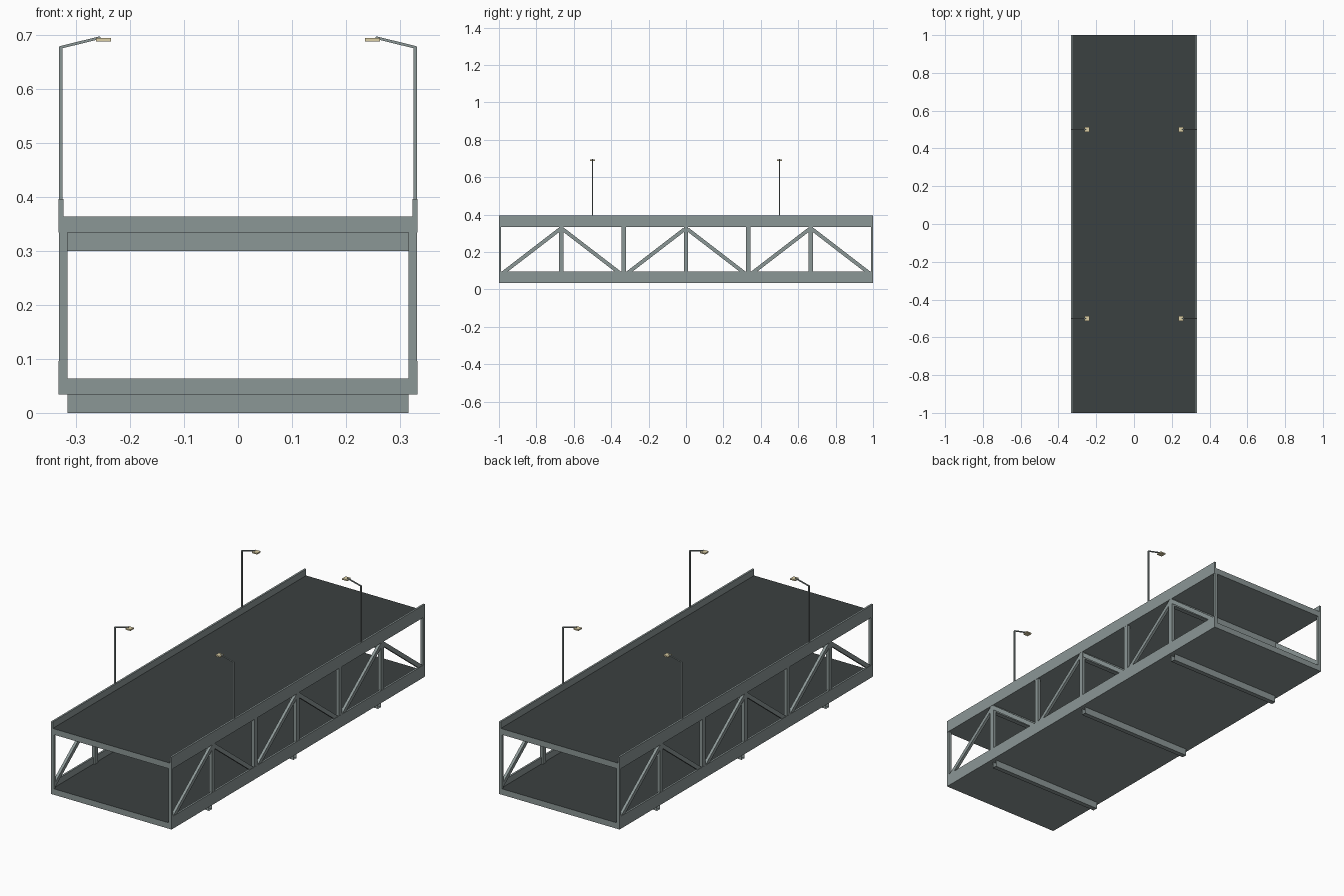
import bpy
import bmesh
from mathutils import Vector

if "Cube" in bpy.data.objects:
    bpy.data.objects.remove(bpy.data.objects["Cube"], do_unlink=True)


def make_material(name, rgb):
    mat = bpy.data.materials.new(name)
    mat.use_nodes = True
    mat.diffuse_color = (*rgb, 1)
    mat.node_tree.nodes["Principled BSDF"].inputs["Base Color"].default_value = (*rgb, 1)
    return mat


steel = make_material("grey steel", (0.26, 0.308, 0.305))
asphalt = make_material("dark asphalt", (0.043, 0.052, 0.052))
lamp_glow = make_material("pale lamp", (0.72, 0.63, 0.39))


def finish(name, bm, mat):
    bmesh.ops.recalc_face_normals(bm, faces=bm.faces)
    mesh = bpy.data.meshes.new(name)
    bm.to_mesh(mesh)
    bm.free()
    mesh.materials.append(mat)
    obj = bpy.data.objects.new(name, mesh)
    bpy.context.collection.objects.link(obj)
    return obj


def box(name, low, high, mat=steel):
    """Axis-aligned box between two corners."""
    low, high = Vector(low), Vector(high)
    bm = bmesh.new()
    bmesh.ops.create_cube(bm, size=1)
    bmesh.ops.scale(bm, vec=high - low, verts=bm.verts)
    bmesh.ops.translate(bm, vec=(low + high) / 2, verts=bm.verts)
    return finish(name, bm, mat)


def bar(name, start, end, wide, deep):
    """Straight square member between two points."""
    start, end = Vector(start), Vector(end)
    axis = end - start
    bm = bmesh.new()
    bmesh.ops.create_cube(bm, size=1)
    bmesh.ops.scale(bm, vec=(wide, deep, axis.length), verts=bm.verts)
    obj = finish(name, bm, steel)
    obj.location = (start + end) / 2
    obj.rotation_mode = 'QUATERNION'
    obj.rotation_quaternion = Vector((0, 0, 1)).rotation_difference(axis)
    return obj


# Decks: asphalt road surface on top, steel edges and underside
for level, z in (("lower", 0.034), ("upper", 0.334)):
    deck = box(level + "_deck", (-0.3235, -1, z), (0.3235, 1, z + 0.0295))
    deck.data.materials.append(asphalt)
    for face in deck.data.polygons:
        face.material_index = 1 if face.normal.z > 0.5 else 0

    # Cross beams below each deck, open at both ends
    for i in (-1, 0, 1):
        y = i * 2 / 3
        beam = box(level + "_cross_beam", (-0.316, y - 0.012, z - 0.034),
                   (0.316, y + 0.012, z))
        bm = bmesh.new()
        bm.from_mesh(beam.data)
        ends = [f for f in bm.faces if abs(f.normal.x) > 0.5]
        bmesh.ops.delete(bm, geom=ends, context='FACES_ONLY')
        bm.to_mesh(beam.data)
        bm.free()

for side, s in (("left", 1), ("right", -1)):
    # Long side girders
    for level, z in (("lower", 0.034), ("upper", 0.334)):
        box(f"{side}_{level}_girder", (min(s * 0.3235, s * 0.333), -1, z),
            (max(s * 0.3235, s * 0.333), 1, z + 0.062))

    # Truss posts, half width at the ends
    for i in range(-3, 4):
        y = i / 3
        box(side + "_post", (min(s * 0.316, s * 0.332), max(y - 0.012, -1), 0.063),
            (max(s * 0.316, s * 0.332), min(y + 0.012, 1), 0.334))

    # Diagonals rising to every second post
    for i in (-1, 0, 1):
        peak = i * 2 / 3
        for d in (-1, 1):
            bar(side + "_diagonal", (s * 0.324, peak + d * 0.324, 0.079),
                (s * 0.324, peak + d * 0.008, 0.322), 0.014, 0.02)

    # Street lamps
    for y in (-0.5, 0.5):
        bar(side + "_lamp_pole", (s * 0.3285, y, 0.36), (s * 0.3285, y, 0.678),
            0.0065, 0.0065)
        bar(side + "_lamp_arm", (s * 0.33, y, 0.677), (s * 0.255, y, 0.6955),
            0.005, 0.005)
        box(side + "_lamp_head", (min(s * 0.235, s * 0.263), y - 0.014, 0.688),
            (max(s * 0.235, s * 0.263), y + 0.014, 0.6945), lamp_glow)
